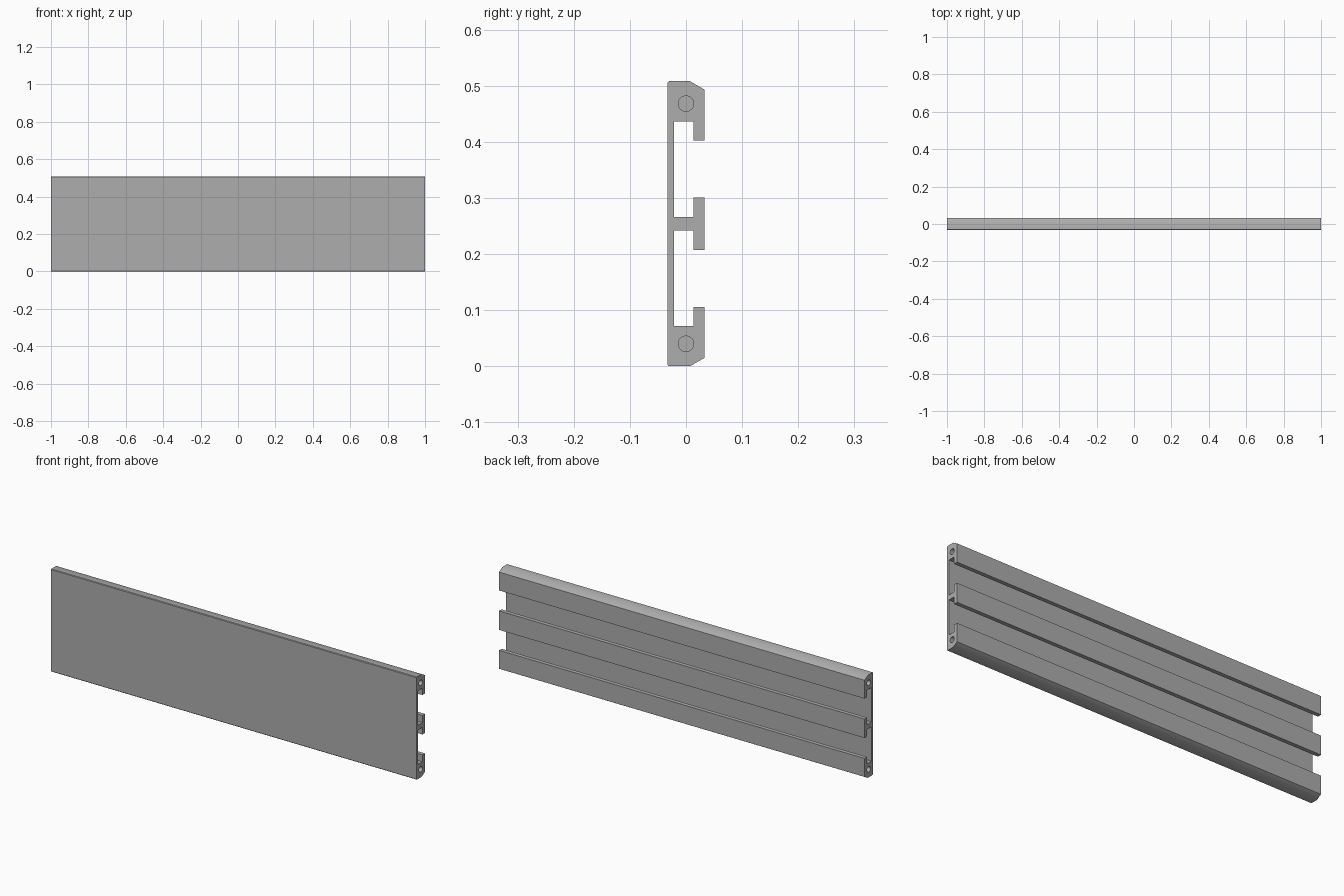
import bpy, bmesh, math

if "Cube" in bpy.data.objects:
    bpy.data.objects.remove(bpy.data.objects["Cube"])

HALF_LEN = 1.0
MID = 0.254          # height of the mirror line
HOLE_OFFSET = 0.214  # screw hole distance from the mirror line
HOLE_R = 0.0138
HOLE_DEPTH = 0.1

grey = bpy.data.materials.new("aluminium grey")
grey.diffuse_color = (0.42, 0.42, 0.42, 1)
grey.use_nodes = True
grey.node_tree.nodes["Principled BSDF"].inputs["Base Color"].default_value = grey.diffuse_color

# Upper half of the panel section (y, height above mirror line), back to front
half = [
    (0.033, 0.047), (0.013, 0.047), (0.013, 0.012), (-0.021, 0.012),
    (-0.021, 0.182), (0.013, 0.182), (0.013, 0.148), (0.033, 0.148),
    (0.033, 0.239), (0.007, 0.254), (-0.030, 0.254), (-0.033, 0.251),
]
section = half + [(y, -z) for y, z in reversed(half)]

# Slotted panel: section extruded along x
bm = bmesh.new()
face = bm.faces.new([bm.verts.new((-HALF_LEN, y, MID + z)) for y, z in section])
ext = bmesh.ops.extrude_face_region(bm, geom=[face])
moved = [g for g in ext["geom"] if isinstance(g, bmesh.types.BMVert)]
bmesh.ops.translate(bm, verts=moved, vec=(2 * HALF_LEN, 0, 0))
bmesh.ops.recalc_face_normals(bm, faces=bm.faces)
mesh = bpy.data.meshes.new("slotted_panel")
bm.to_mesh(mesh)
bm.free()
panel = bpy.data.objects.new("slotted_panel", mesh)
bpy.context.collection.objects.link(panel)
mesh.materials.append(grey)

# Blind screw holes in both ends
cutters = []
for side in (-1, 1):
    for level in (-1, 1):
        bpy.ops.mesh.primitive_cylinder_add(
            vertices=32, radius=HOLE_R, depth=2 * HOLE_DEPTH,
            location=(side * HALF_LEN, 0, MID + level * HOLE_OFFSET),
            rotation=(0, math.pi / 2, 0))
        cutter = bpy.context.object
        cutter.name = "screw_hole_cutter"
        cutter.hide_render = True
        cutter.data.materials.append(grey)
        mod = panel.modifiers.new("screw_hole", 'BOOLEAN')
        mod.operation = 'DIFFERENCE'
        mod.solver = 'EXACT'
        mod.object = cutter
        cutters.append(cutter)

bpy.ops.object.select_all(action='DESELECT')
panel.select_set(True)
bpy.context.view_layer.objects.active = panel
for mod in list(panel.modifiers):
    bpy.ops.object.modifier_apply(modifier=mod.name)
for cutter in cutters:
    bpy.data.objects.remove(cutter)

# Soft sloped edges, crisp everywhere else
bpy.ops.object.shade_smooth_by_angle(angle=math.radians(32))
